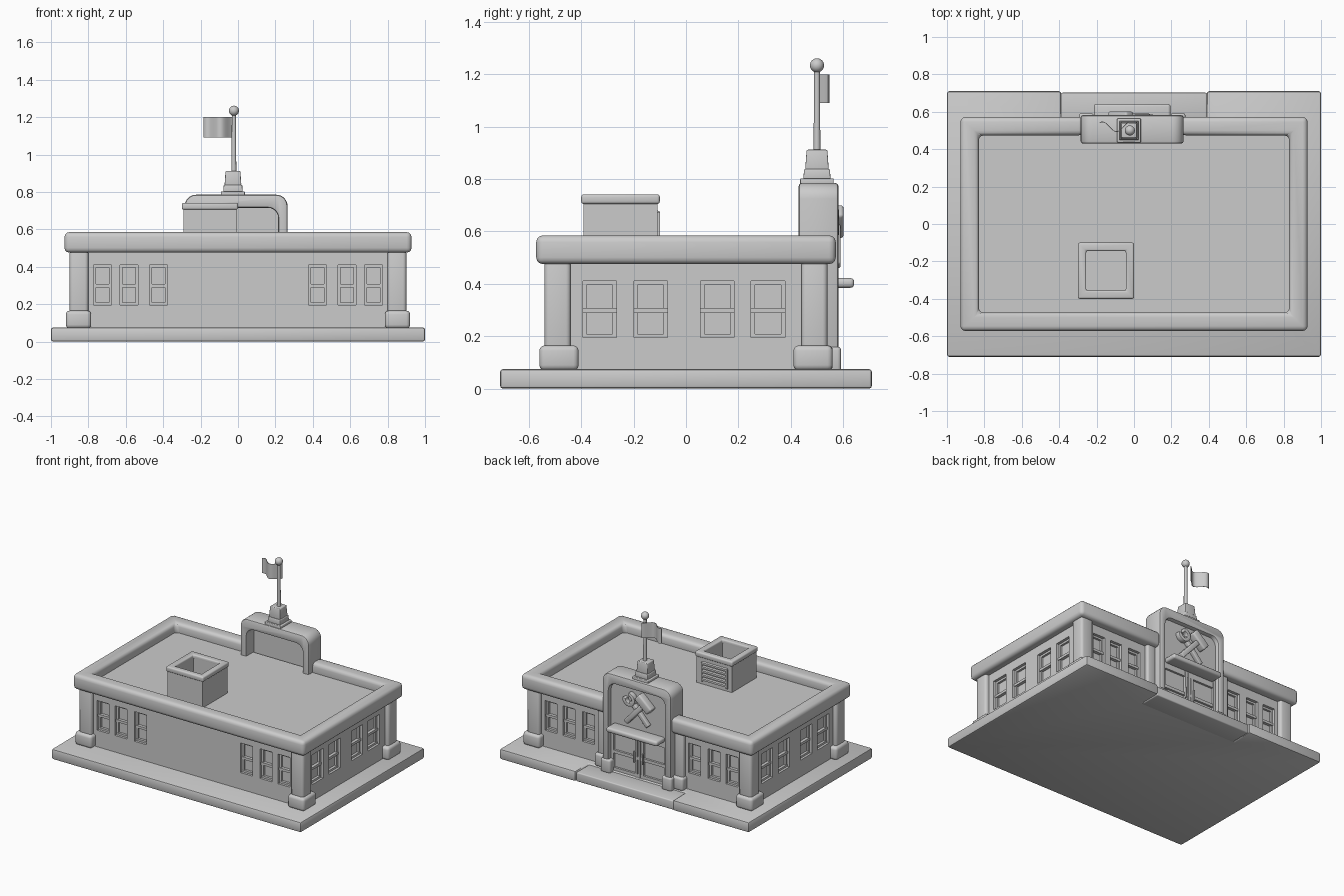
import bpy, bmesh, math
from mathutils import Matrix, Vector

cube = bpy.data.objects.get("Cube")
if cube:
    bpy.data.objects.remove(cube, do_unlink=True)

grey = bpy.data.materials.new("light_grey")
grey.use_nodes = True
grey.diffuse_color = (0.6, 0.6, 0.6, 1)
grey.node_tree.nodes["Principled BSDF"].inputs["Base Color"].default_value = (0.6, 0.6, 0.6, 1)


def finish(name, bm, bevel=0.0, segments=3, smooth=True):
    bmesh.ops.recalc_face_normals(bm, faces=bm.faces[:])
    if bevel:
        sharp = [e for e in bm.edges if e.is_manifold and e.calc_face_angle() > 0.6]
        bmesh.ops.bevel(bm, geom=sharp, offset=bevel, segments=segments,
                        profile=0.5, affect='EDGES', clamp_overlap=True)
    mesh = bpy.data.meshes.new(name)
    bm.to_mesh(mesh)
    bm.free()
    mesh.materials.append(grey)
    obj = bpy.data.objects.new(name, mesh)
    bpy.context.collection.objects.link(obj)
    if smooth:
        bpy.ops.object.select_all(action='DESELECT')
        obj.select_set(True)
        bpy.context.view_layer.objects.active = obj
        bpy.ops.object.shade_smooth_by_angle(angle=math.radians(35))
    return obj


def add_box(bm, lo, hi):
    lo, hi = Vector(map(min, lo, hi)), Vector(map(max, lo, hi))
    size = hi - lo
    m = Matrix.Translation((lo + hi) / 2) @ Matrix.Diagonal((*size, 1))
    return bmesh.ops.create_cube(bm, size=1, matrix=m)["verts"]


def box(name, lo, hi, bevel=0.0, taper=1.0, pivot=None, angle=0.0):
    bm = bmesh.new()
    verts = add_box(bm, lo, hi)
    cx, cy = (lo[0] + hi[0]) / 2, (lo[1] + hi[1]) / 2
    for v in verts:
        if v.co.z > (lo[2] + hi[2]) / 2:
            v.co.x = cx + (v.co.x - cx) * taper
            v.co.y = cy + (v.co.y - cy) * taper
    if pivot:
        turn = Matrix.Translation(pivot) @ Matrix.Rotation(angle, 4, 'Y')
        bm.transform(turn)
    return finish(name, bm, bevel)


def prism(name, outline, lo, hi, axis='Y', bevel=0.0, move=None):
    """Extrude a flat outline along Y (outline in x,z) or Z (outline in x,y)."""
    bm = bmesh.new()
    place = (lambda p: (p[0], lo, p[1])) if axis == 'Y' else (lambda p: (p[0], p[1], lo))
    face = bm.faces.new([bm.verts.new(place(p)) for p in outline])
    out = bmesh.ops.extrude_face_region(bm, geom=[face])["geom"]
    step = Vector((0, hi - lo, 0)) if axis == 'Y' else Vector((0, 0, hi - lo))
    bmesh.ops.translate(bm, vec=step, verts=[g for g in out if isinstance(g, bmesh.types.BMVert)])
    if move:
        bm.transform(move)
    return finish(name, bm, bevel, 2)


def ring(name, path, z0, z1, closed=True, bevel=0.0):
    """Sweep a rectangle along pairs of (outer, inner) points."""
    bm = bmesh.new()
    loops = [[bm.verts.new((*p, z)) for p, z in ((o, z0), (o, z1), (i, z1), (i, z0))]
             for o, i in path]
    pairs = list(zip(loops, loops[1:])) + ([(loops[-1], loops[0])] if closed else [])
    for a, b in pairs:
        for k in range(4):
            j = (k + 1) % 4
            bm.faces.new((a[k], a[j], b[j], b[k]))
    if not closed:
        bm.faces.new(loops[0])
        bm.faces.new(loops[-1][::-1])
    return finish(name, bm, bevel)


def corners(cx, cy, ox, oy, w):
    signs = ((-1, 1), (-1, -1), (1, -1), (1, 1))
    return [((cx + a * ox, cy + b * oy), (cx + a * (ox - w), cy + b * (oy - w))) for a, b in signs]


def arch(x0, x1, z0, z1, r):
    """Open outline that goes up, over two round corners and down."""
    left = [(x0 + r - r * math.cos(t * math.pi / 12), z1 - r + r * math.sin(t * math.pi / 12))
            for t in range(7)]
    right = [(x0 + x1 - x, z) for x, z in reversed(left)]
    return [(x0, z0)] + left + right + [(x1, z0)]


# Ground slab with a lower entrance walk
slab = [(-1, -.71), (1, -.71), (1, .71), (.39, .71), (.39, .56), (-.39, .56), (-.39, .71), (-1, .71)]
prism("ground_slab", slab, 0, .075, 'Z', .012)
box("entrance_walk", (-.39, .54, 0), (.39, .702, .066), .008)

# Walls with window recesses
walls = box("walls", (-.87, -.51, .07), (.87, .51, .515))
SIDES = {"front": (lambda u, n, z: (u, -n, z), .51), "back": (lambda u, n, z: (u, n, z), .51),
         "left": (lambda u, n, z: (n, u, z), .87), "right": (lambda u, n, z: (-n, u, z), .87)}
LONG = [(s * c, .0485) for c in (.425, .582, .725) for s in (-1, 1)]
SHORT = [(c, .064) for c in (-.33, -.135, .12, .313)]
Z0, Z1, DEPTH = .195, .41, .035
windows = [(side, f, n, u, h) for side, (f, n) in SIDES.items()
           for u, h in (LONG if n < .6 else SHORT)]

bm = bmesh.new()
for side, f, n, u, h in windows:
    add_box(bm, f(u - h, n - DEPTH, Z0), f(u + h, n + .05, Z1))
cutter = finish("window_cutter", bm, smooth=False)
cutter.hide_render = True
cut = walls.modifiers.new("recesses", 'BOOLEAN')
cut.object, cut.solver = cutter, 'EXACT'
bpy.context.view_layer.objects.active = walls
bpy.ops.object.modifier_apply(modifier=cut.name)
bpy.data.objects.remove(cutter, do_unlink=True)

# Sash frames inside the recesses
for i, (side, f, n, u, h) in enumerate(windows):
    bm = bmesh.new()
    deep, rim, mid = n - DEPTH - .005, .014, .298
    bars = [(u - h, u - h + rim, Z0, Z1, .015), (u + h - rim, u + h, Z0, Z1, .015),
            (u - h, u + h, Z0, Z0 + rim, .018), (u - h, u + h, Z1 - rim, Z1, .015),
            (u - h, u + h, mid - .009, mid + .009, .022)]
    for a, b, c, d, out in bars:
        add_box(bm, f(a, deep, c), f(b, n - DEPTH + out, d))
    finish(f"{side}_window_{i}", bm, smooth=False)

# Corner columns and their footings
for sx in (-1, 1):
    for sy in (-1, 1):
        name = f"{'left' if sx > 0 else 'right'}_{'back' if sy > 0 else 'front'}"
        box(name + "_column", (sx * .8, sy * .44, .07), (sx * .9, sy * .54, .49), .018)
        box(name + "_footing", (sx * .785, sy * .41, .07), (sx * .92, sy * .56, .165), .02)
    # Narrow columns beside the entrance
    cx = -.01 + sx * .31
    box("inner_column", (cx - .035, .46, .07), (cx + .035, .54, .49), .012)
    box("inner_footing", (cx - .045, .46, .07), (cx + .045, .56, .165), .016)

# Parapet, open behind the entrance tower
parapet = corners(0, 0, .928, .572, .098)
ends = [((x, .572), (x, .474)) for x in (-.27, .25)]
ring("parapet", [ends[0]] + parapet + [ends[1]], .475, .585, False, .026)

# Entrance tower: arch frame, back panel and footings
X0, X1 = -.285, .265
frame = arch(X0, X1, .07, .785, .06) + arch(X0 + .05, X1 - .05, .07, .715, .055)[::-1]
prism("tower_frame", frame, .43, .582, bevel=.012)
box("tower_panel", (X0 + .03, .52, .36), (X1 - .03, .55, .74))
for x in (X0 + .03, X1 - .03):
    box("tower_footing", (x - .04, .5, .06), (x + .04, .592, .16), .014)
box("canopy", (-.215, .54, .385), (.195, .642, .422), .014)

# Double door with glazing bars
box("door_panel", (X0 + .03, .5, .06), (X1 - .03, .535, .38))
for z in (.075, .2, .345):
    box("door_rail", (X0 + .05, .53, z), (X1 - .05, .55, z + .022))
for x in (-.225, -.035, -.01, .015, .205):
    box("door_stile", (x - .009, .53, .066), (x + .009, .552, .385))
for x in (-.045, .025):
    box("door_handle", (x - .005, .55, .18), (x + .005, .565, .26), .003)

# Crossed hammer and wrench emblem
centre = Vector((-.01, 0, .565))
tilt = math.radians(42)
box("hammer_handle", (-.018, .545, -.13), (.018, .59, .1), .008, pivot=centre, angle=-tilt)
box("hammer_head", (-.065, .54, .065), (.07, .602, .125), .012, pivot=centre, angle=-tilt)
box("wrench_handle", (-.016, .545, -.125), (.016, .578, .08), .006, pivot=centre, angle=tilt)
angles = [math.radians(130 + 280 * k / 14) for k in range(15)]
jaw = [(.05 * math.cos(a), .05 * math.sin(a)) for a in angles]
jaw += [(.024 * math.cos(a), .024 * math.sin(a)) for a in reversed(angles)]
turn = Matrix.Translation(centre) @ Matrix.Rotation(tilt, 4, 'Y') @ Matrix.Translation((0, 0, .095))
prism("wrench_jaw", jaw, .545, .585, bevel=.004, move=turn)

# Flagpole on a stepped pedestal
PX, PY = -.027, .5
for name, r, z0, z1, t in (("pedestal_base", .064, .775, .803, 1), ("pedestal_step", .052, .8, .838, .95),
                           ("pedestal_top", .045, .835, .912, .88)):
    box(name, (PX - r, PY - r, z0), (PX + r, PY + r, z1), .005, t)
bm = bmesh.new()
bmesh.ops.create_cone(bm, cap_ends=True, segments=16, radius1=.013, radius2=.011, depth=.32,
                      matrix=Matrix.Translation((PX + .005, PY, 1.065)))
finish("flagpole", bm)
bm = bmesh.new()
bmesh.ops.create_uvsphere(bm, u_segments=20, v_segments=12, radius=.027,
                          matrix=Matrix.Translation((PX + .005, PY, 1.234)))
finish("pole_ball", bm)

# Waving flag
wave = [(PX - .158 * k / 16, PY + .018 + .026 * math.sin(k / 16 * 6.6 - 1.2 + 3.14)) for k in range(17)]
front = [(x, y + .004) for x, y in wave]
prism("flag", wave + front[::-1], 1.09, 1.2, 'Z')

# Roof vent with open top and louvres on the back
ring("vent_body", corners(-.15, -.25, .141, .141, .035), .5, .72)
ring("vent_rim", corners(-.15, -.25, .15, .15, .044), .705, .742, bevel=.01)
box("vent_floor", (-.27, -.37, .5), (-.03, -.13, .6))
for x in (-.255, -.055):
    box("louvre_side", (x - .006, -.115, .535), (x + .006, -.099, .675))
for k in range(5):
    z = .545 + k * .029
    slat = [(0, 0), (0, .014), (-.012, .02), (-.012, 0)]
    bm = bmesh.new()
    for v in add_box(bm, (-.255, -.115, z), (-.055, -.099, z + .014)):
        v.co.z += .008 if v.co.y < -.107 else 0
    finish("louvre", bm)
